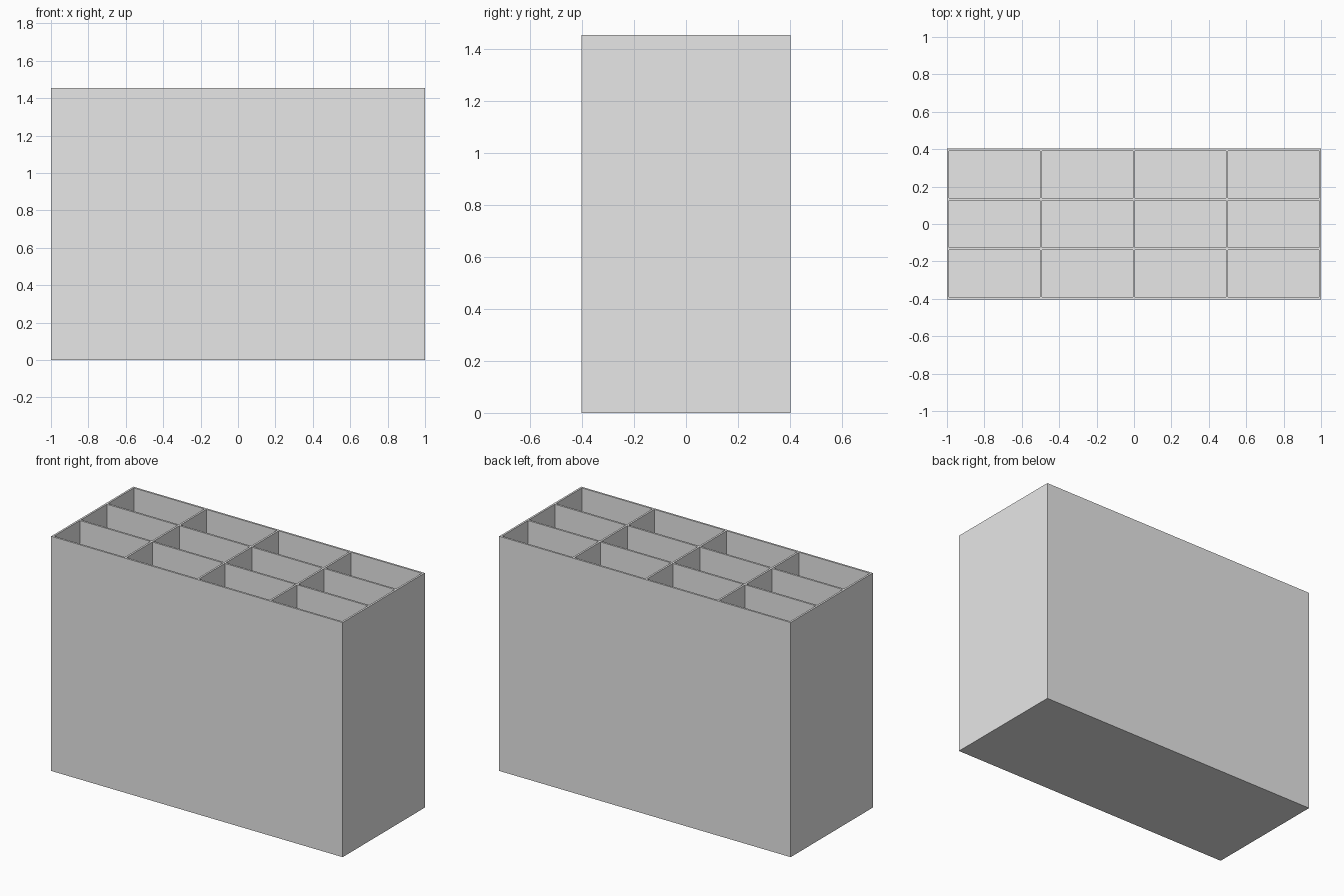
import bpy
import bmesh

cube = bpy.data.objects.get("Cube")
if cube:
    bpy.data.objects.remove(cube, do_unlink=True)

WIDTH, DEPTH, HEIGHT = 2.0, 0.805, 1.455
WALL = 0.012
COLUMNS, ROWS = 4, 3

grey = bpy.data.materials.new("plain grey")
grey.use_nodes = True
colour = (0.8, 0.8, 0.8, 1)
grey.diffuse_color = colour
grey.node_tree.nodes["Principled BSDF"].inputs["Base Color"].default_value = colour


def grid_lines(length, cells):
    """Both edges of every wall along one direction, centred on zero."""
    pitch = (length - WALL) / cells
    starts = [i * pitch - length / 2 for i in range(cells + 1)]
    return [edge for s in starts for edge in (s, s + WALL)]


xs, ys = grid_lines(WIDTH, COLUMNS), grid_lines(DEPTH, ROWS)
bm = bmesh.new()

# Top face split into walls and compartment openings
verts = [[bm.verts.new((x, y, HEIGHT)) for y in ys] for x in xs]
openings = []
for i in range(len(xs) - 1):
    for j in range(len(ys) - 1):
        face = bm.faces.new((verts[i][j], verts[i + 1][j],
                             verts[i + 1][j + 1], verts[i][j + 1]))
        if i % 2 and j % 2:
            openings.append(face)

# Outer shell: drop the rim to the ground and close the base
rim = [e for e in bm.edges if e.is_boundary]
shell = bmesh.ops.extrude_edge_only(bm, edges=rim)["geom"]
for v in shell:
    if isinstance(v, bmesh.types.BMVert):
        v.co.z = 0
bmesh.ops.holes_fill(bm, edges=[e for e in bm.edges if e.is_boundary], sides=0)

# Compartments: sink each opening to just above the base
for face in openings:
    sunk = bmesh.ops.extrude_discrete_faces(bm, faces=[face])["faces"][0]
    for v in sunk.verts:
        v.co.z = WALL

# Merge coplanar strips into clean flat faces
bmesh.ops.recalc_face_normals(bm, faces=bm.faces)
bmesh.ops.dissolve_limit(bm, angle_limit=0.01, verts=bm.verts, edges=bm.edges)

mesh = bpy.data.meshes.new("divided_box")
bm.to_mesh(mesh)
bm.free()
mesh.materials.append(grey)
box = bpy.data.objects.new("divided_box", mesh)
bpy.context.collection.objects.link(box)
